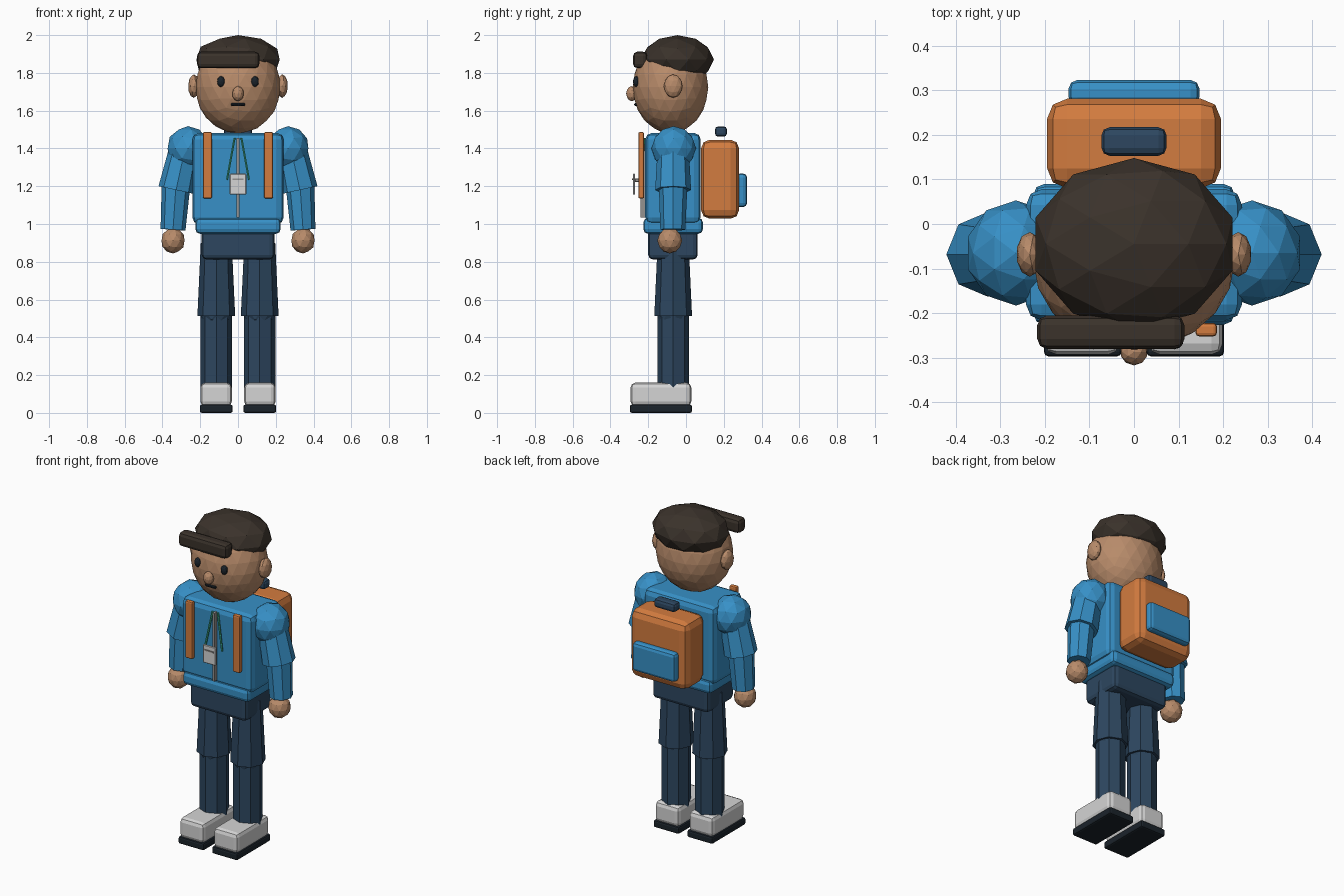
import bpy, math
from mathutils import Vector, Matrix

if "Cube" in bpy.data.objects:
    bpy.data.objects.remove(bpy.data.objects["Cube"])


def mat(name, rgb):
    m = bpy.data.materials.new(name)
    m.diffuse_color = (*rgb, 1)
    m.use_nodes = True
    m.node_tree.nodes["Principled BSDF"].inputs["Base Color"].default_value = m.diffuse_color
    return m


SKIN = mat("skin tan", (0.48, 0.26, 0.145))
HAIR = mat("hair brown", (0.043, 0.032, 0.024))
BLUE = mat("jacket blue", (0.038, 0.28, 0.57))
NAVY = mat("trouser navy", (0.026, 0.062, 0.115))
ORANGE = mat("pack orange", (0.65, 0.20, 0.05))
WHITE = mat("shoe white", (0.66, 0.66, 0.66))
DARK = mat("sole black", (0.011, 0.017, 0.024))
GREEN = mat("cord green", (0.05, 0.48, 0.30))
GREY = mat("zip grey", (0.30, 0.29, 0.28))


def finish(name, material):
    ob = bpy.context.object
    ob.name = name
    ob.data.materials.append(material)
    return ob


def box(name, material, lo, hi, bevel=0.0, segments=2):
    """Bevelled block between two opposite corners."""
    lo, hi = Vector(lo), Vector(hi)
    bpy.ops.mesh.primitive_cube_add(size=1)
    ob = finish(name, material)
    ob.data.transform(Matrix.Diagonal((*(hi - lo), 1)))
    ob.location = (lo + hi) / 2
    if bevel:
        b = ob.modifiers.new("bevel", 'BEVEL')
        b.width, b.segments = bevel, segments
    return ob


def ball(name, material, centre, radii, detail=2):
    """Faceted ellipsoid."""
    bpy.ops.mesh.primitive_ico_sphere_add(subdivisions=detail, radius=1)
    ob = finish(name, material)
    ob.data.transform(Matrix.Diagonal((*radii, 1)))
    ob.location = centre
    return ob


def limb(name, material, start, end, r1, r2, sides=8):
    """Tapered prism from start to end."""
    start, end = Vector(start), Vector(end)
    axis = end - start
    bpy.ops.mesh.primitive_cone_add(vertices=sides, radius1=r1, radius2=r2, depth=axis.length)
    ob = finish(name, material)
    # Tilt without twisting, so the ridges stay aligned front and side
    turn = Vector((0, 0, -1)).rotation_difference(axis) @ Matrix.Rotation(math.pi, 3, 'X').to_quaternion()
    ob.data.transform(turn.to_matrix().to_4x4())
    ob.location = (start + end) / 2
    return ob


# Head, hair and face
ball("head", SKIN, (0, -0.082, 1.725), (0.226, 0.2, 0.245), 3)
ball("hair", HAIR, (0, -0.045, 1.87), (0.232, 0.193, 0.13))
box("hair_fringe", HAIR, (-0.217, -0.28, 1.825), (0.113, -0.205, 1.912), 0.022)
ball("nose", SKIN, (0, -0.287, 1.69), (0.031, 0.03, 0.04))
box("mouth", DARK, (-0.037, -0.274, 1.624), (0.037, -0.255, 1.641), 0.005, 1)

# Torso
box("jacket_body", BLUE, (-0.242, -0.216, 1.0), (0.242, 0.078, 1.482), 0.035)
box("jacket_hem", BLUE, (-0.226, -0.226, 0.948), (0.226, 0.09, 1.032), 0.025)
box("pelvis", NAVY, (-0.192, -0.2, 0.812), (0.192, 0.062, 0.985), 0.025)
box("jacket_zip", GREY, (-0.007, -0.24, 1.035), (0.007, -0.212, 1.455))

# Parts found on both sides
for s, side in ((-1, "left"), (1, "right")):
    ball(side + "_ear", SKIN, (s * 0.234, -0.068, 1.73), (0.03, 0.05, 0.062))
    ball(side + "_eye", DARK, (s * 0.09, -0.263, 1.754), (0.021, 0.018, 0.029))
    # Arm
    ball(side + "_shoulder", BLUE, (s * 0.265, -0.065, 1.4), (0.113, 0.118, 0.118))
    limb(side + "_upper_arm", BLUE, (s * 0.278, -0.068, 1.41), (s * 0.328, -0.068, 1.18), 0.082, 0.095)
    limb(side + "_forearm", BLUE, (s * 0.328, -0.068, 1.21), (s * 0.344, -0.07, 0.97), 0.076, 0.066)
    ball(side + "_hand", SKIN, (s * 0.344, -0.086, 0.912), (0.064, 0.066, 0.068))
    # Leg
    limb(side + "_thigh", NAVY, (s * 0.115, -0.068, 0.9), (s * 0.115, -0.068, 0.512), 0.082, 0.1)
    ball(side + "_knee", NAVY, (s * 0.115, -0.07, 0.53), (0.089, 0.089, 0.08))
    limb(side + "_shin", NAVY, (s * 0.115, -0.068, 0.53), (s * 0.115, -0.068, 0.135), 0.084, 0.084)
    # Shoe
    xs = sorted((s * 0.033, s * 0.199))
    box(side + "_shoe", WHITE, (xs[0], -0.293, 0.035), (xs[1], 0.028, 0.16), 0.025)
    xs = sorted((s * 0.028, s * 0.202))
    box(side + "_sole", DARK, (xs[0], -0.297, 0), (xs[1], 0.032, 0.044), 0.01)
    # Backpack strap and lanyard cord
    xs = sorted((s * 0.138, s * 0.186))
    box(side + "_strap", ORANGE, (xs[0], -0.252, 1.135), (xs[1], -0.222, 1.487), 0.008)
    limb(side + "_lanyard_cord", GREEN, (s * 0.018, -0.222, 1.455), (s * 0.058, -0.238, 1.235), 0.006, 0.006, 6)

# Badge with clip and printed line
box("badge", WHITE, (-0.044, -0.281, 1.155), (0.044, -0.269, 1.267), 0.004, 1)
box("badge_clip", GREY, (-0.013, -0.272, 1.222), (0.013, -0.238, 1.242), 0.004, 1)
box("badge_line", GREY, (-0.03, -0.285, 1.232), (0.03, -0.279, 1.24))

# Backpack
box("backpack", ORANGE, (-0.195, 0.08, 1.028), (0.195, 0.281, 1.446), 0.045)
box("backpack_pocket", BLUE, (-0.147, 0.265, 1.09), (0.147, 0.323, 1.267), 0.02)
box("backpack_handle", NAVY, (-0.073, 0.153, 1.462), (0.073, 0.217, 1.517), 0.018)
